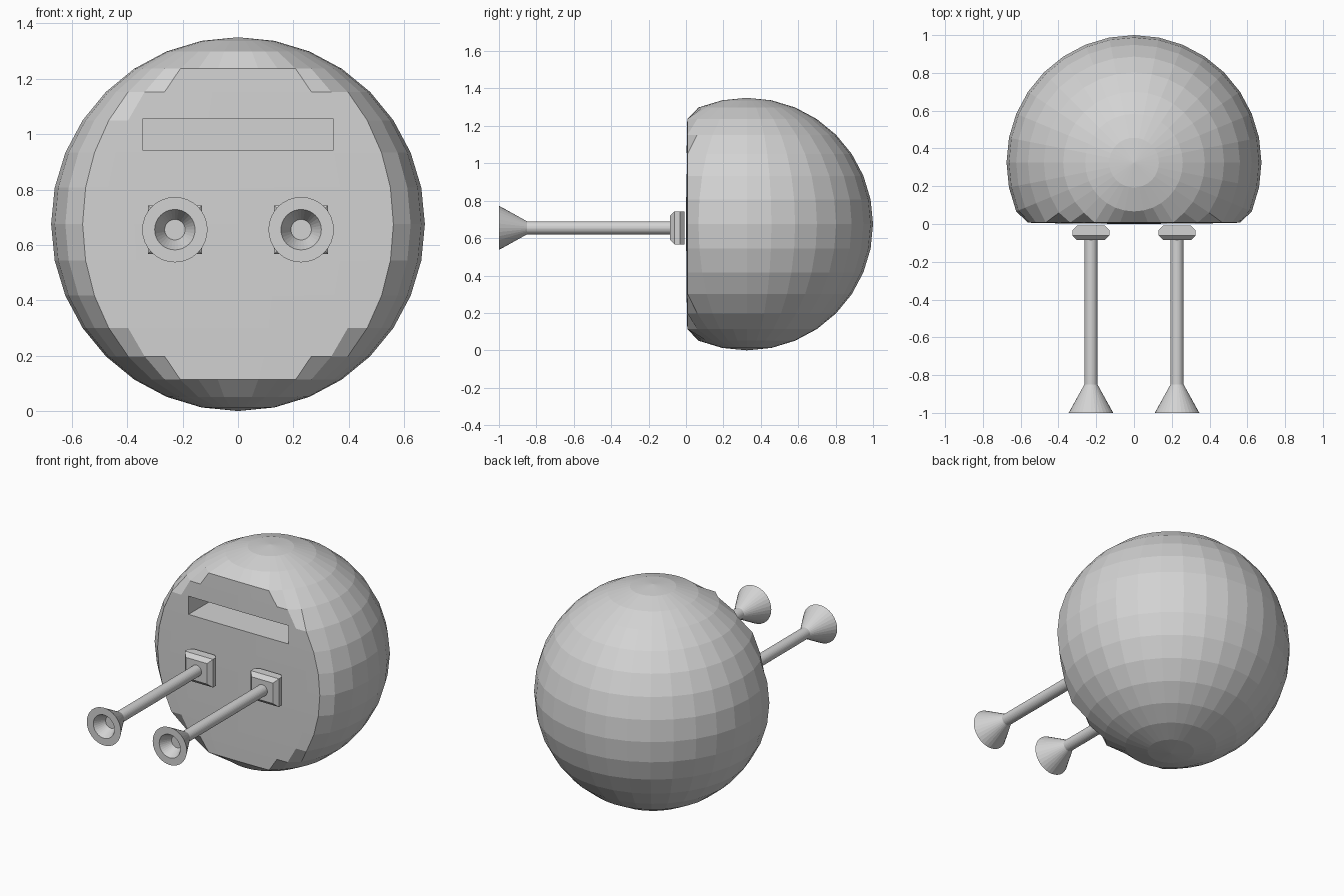
import bpy, bmesh, math
from mathutils import Matrix

if "Cube" in bpy.data.objects:
    bpy.data.objects.remove(bpy.data.objects["Cube"])

grey = bpy.data.materials.new("light grey")
grey.diffuse_color = (0.65, 0.65, 0.65, 1)
grey.use_nodes = True
grey.node_tree.nodes["Principled BSDF"].inputs["Base Color"].default_value = grey.diffuse_color


def make(name, bm):
    bmesh.ops.recalc_face_normals(bm, faces=bm.faces[:])
    me = bpy.data.meshes.new(name)
    bm.to_mesh(me)
    bm.free()
    me.materials.append(grey)
    ob = bpy.data.objects.new(name, me)
    bpy.context.collection.objects.link(ob)
    return ob


def lathe(name, profile, x, z, sides=32):
    """Spin (radius, y) points around a front-to-back axis."""
    bm = bmesh.new()
    rings = []
    for r, y in profile:
        if r == 0:
            rings.append([bm.verts.new((x, y, z))] * sides)
        else:
            rings.append([bm.verts.new((x + r * math.cos(2 * math.pi * i / sides), y,
                                        z + r * math.sin(2 * math.pi * i / sides)))
                          for i in range(sides)])
    for a, b in zip(rings, rings[1:]):
        for i in range(sides):
            j = (i + 1) % sides
            quad = list(dict.fromkeys((a[i], a[j], b[j], b[i])))
            bm.faces.new(quad)
    return make(name, bm)


# Round body with its front pressed flat
bm = bmesh.new()
bmesh.ops.create_uvsphere(bm, u_segments=32, v_segments=16, radius=0.675,
                          matrix=Matrix.Translation((0, 0.325, 0.675)))
for v in bm.verts:
    if v.co.y < 0.03:
        v.co.y = 0.008 + 0.02 * v.co.y
body = make("round_body", bm)

# Slot cut into the flat front
bm = bmesh.new()
bmesh.ops.create_cube(bm, size=1, matrix=Matrix.Translation((0, 0.06, 0.9985))
                      @ Matrix.Diagonal((0.69, 0.32, 0.113, 1)))
cutter = make("slot_cutter", bm)
cutter.hide_render = True
mod = body.modifiers.new("slot", 'BOOLEAN')
mod.operation = 'DIFFERENCE'
mod.solver = 'EXACT'
mod.object = cutter
bpy.context.view_layer.objects.active = body
bpy.ops.object.modifier_apply(modifier=mod.name)
bpy.data.objects.remove(cutter)

Z = 0.655
for side, x in (("left", -0.228), ("right", 0.228)):
    # Chamfered mounting block
    bm = bmesh.new()
    bmesh.ops.create_cube(bm, size=1, matrix=Matrix.Translation((x, -0.0465, Z))
                          @ Matrix.Diagonal((0.195, 0.077, 0.176, 1)))
    front = [e for e in bm.edges
             if all(v.co.y < -0.05 for v in e.verts)
             or (all(v.co.y > -0.05 for v in e.verts)
                 and abs(e.verts[0].co.x - e.verts[1].co.x) < 0.01)]
    bmesh.ops.bevel(bm, geom=front, offset=0.024, segments=1, affect='EDGES')
    make(side + "_mount", bm)

    # Rod with a flared, hollow end
    lathe(side + "_rod", [(0, -0.05), (0.035, -0.05), (0.035, -0.85),
                          (0.118, -1.0), (0.073, -1.0), (0.037, -0.93),
                          (0, -0.93)], x, Z)
